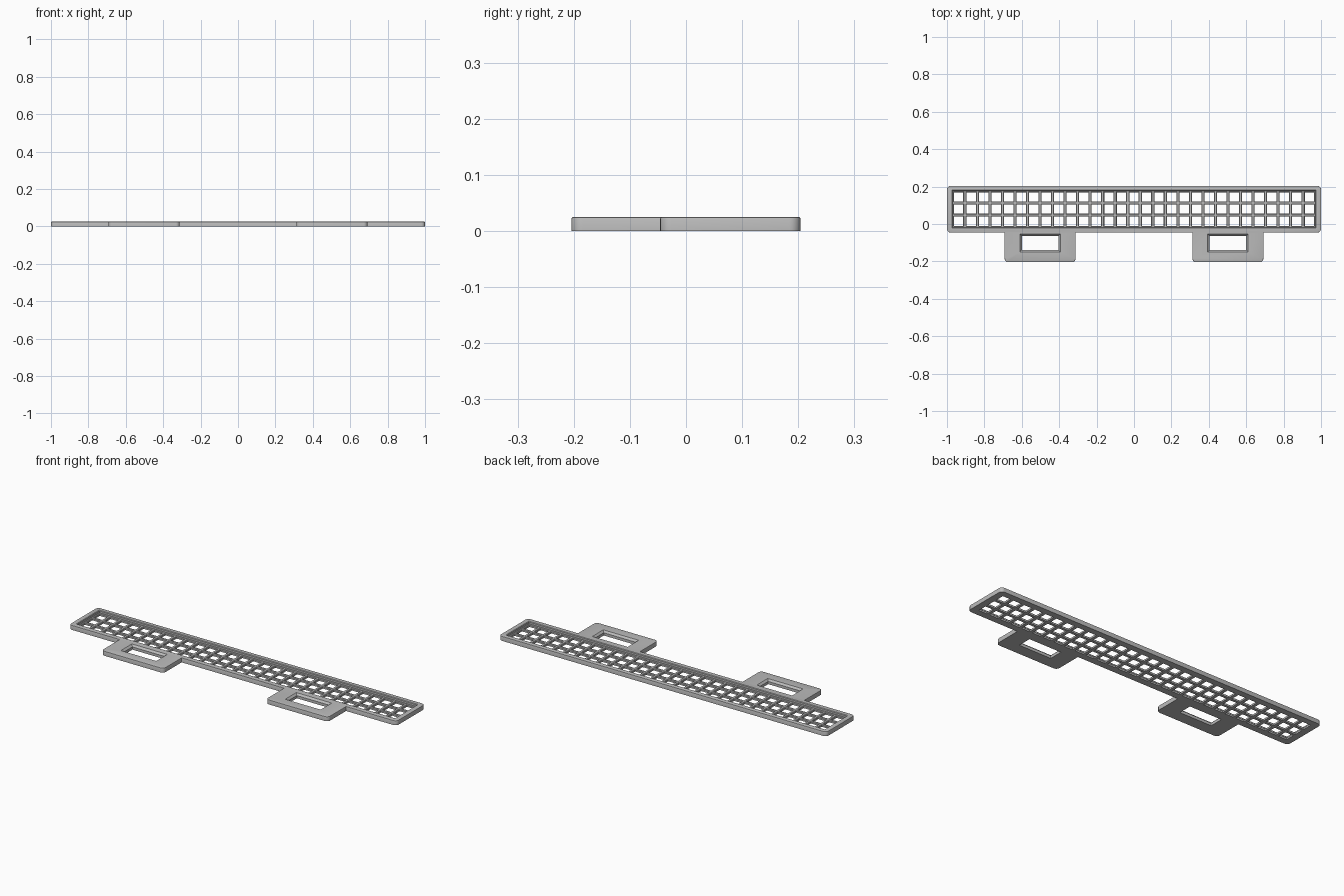
import bpy, bmesh, math

if "Cube" in bpy.data.objects:
    bpy.data.objects.remove(bpy.data.objects["Cube"])

HEIGHT, FLOOR = 0.025, 0.012          # rim height, mesh floor thickness
PITCH_X, PITCH_Y, HOLE = 0.067, 0.0645, 0.050
COLS, ROWS = 29, 3
CENTRE_Y = 0.080                      # middle of the grille
TAB_X, WINDOW_Y = 0.502, -0.102

grey = bpy.data.materials.new("grey plastic")
grey.diffuse_color = (0.5, 0.5, 0.5, 1)
grey.use_nodes = True
grey.node_tree.nodes["Principled BSDF"].inputs["Base Color"].default_value = grey.diffuse_color


def make_object(name, bm):
    bmesh.ops.recalc_face_normals(bm, faces=bm.faces)
    mesh = bpy.data.meshes.new(name)
    bm.to_mesh(mesh)
    bm.free()
    mesh.materials.append(grey)
    obj = bpy.data.objects.new(name, mesh)
    bpy.context.collection.objects.link(obj)
    return obj


def loft(bm, cx, cy, sections):
    """Stack of (z, width, depth) rectangles joined into a closed solid."""
    rings = [[bm.verts.new((cx + sx * w / 2, cy + sy * d / 2, z))
              for sx, sy in ((-1, -1), (1, -1), (1, 1), (-1, 1))]
             for z, w, d in sections]
    bm.faces.new(rings[0][::-1])
    bm.faces.new(rings[-1])
    for a, b in zip(rings, rings[1:]):
        for i in range(4):
            j = (i + 1) % 4
            bm.faces.new((a[i], a[j], b[j], b[i]))


def corner(x, y, start, r=0.02, steps=6):
    """Rounded outer corner: arc of 90 degrees whose sharp corner is (x, y)."""
    mid = math.radians(start + 45)
    cx = x - math.copysign(r, math.cos(mid))
    cy = y - math.copysign(r, math.sin(mid))
    return [(cx + r * math.cos(math.radians(start + 90 * i / steps)),
             cy + r * math.sin(math.radians(start + 90 * i / steps)))
            for i in range(steps + 1)]


# Outline of the grille with its two hanging tabs, counter-clockwise
back, front, tab_front = 0.204, -0.046, -0.204
outline = corner(1, back, 0) + corner(-1, back, 90) + corner(-1, front, 180)
for cx in (-TAB_X, TAB_X):
    outline += [(cx - 0.19, front)]
    outline += corner(cx - 0.19, tab_front, 180) + corner(cx + 0.19, tab_front, 270)
    outline += [(cx + 0.19, front)]
outline += corner(1, front, 270)

# Solid body with softened top edge
bm = bmesh.new()
base = bm.faces.new([bm.verts.new((x, y, 0)) for x, y in outline])
ext = bmesh.ops.extrude_face_region(bm, geom=[base], use_keep_orig=True)
top = [v for v in ext["geom"] if isinstance(v, bmesh.types.BMVert)]
bmesh.ops.translate(bm, verts=top, vec=(0, 0, HEIGHT))
rim_edges = [e for e in bm.edges if all(v.co.z > HEIGHT - 1e-5 for v in e.verts)]
bmesh.ops.bevel(bm, geom=rim_edges, offset=0.003, segments=2, profile=0.5, affect='EDGES')
body = make_object("grille_with_tabs", bm)

# Cutter for the shallow tray inside the rim
bm = bmesh.new()
loft(bm, 0, CENTRE_Y, [(FLOOR, 1.942, 0.195), (HEIGHT - 0.003, 1.942, 0.195),
                       (HEIGHT + 0.001, 1.950, 0.203), (0.05, 1.950, 0.203)])
tray = make_object("tray_cutter", bm)

# Cutter for the square holes and the tab windows
bm = bmesh.new()
for col in range(COLS):
    for row in range(ROWS):
        x = (col - (COLS - 1) / 2) * PITCH_X
        y = CENTRE_Y + (row - (ROWS - 1) / 2) * PITCH_Y
        loft(bm, x, y, [(-0.01, HOLE, HOLE), (FLOOR - 0.003, HOLE, HOLE),
                        (FLOOR + 0.001, HOLE + 0.008, HOLE + 0.008)])
for cx in (-TAB_X, TAB_X):
    loft(bm, cx, WINDOW_Y, [(-0.01, 0.196, 0.076), (HEIGHT - 0.010, 0.196, 0.076),
                            (HEIGHT + 0.001, 0.218, 0.098)])
holes = make_object("hole_cutter", bm)

# Cut the openings and drop the cutters
for cutter in (tray, holes):
    mod = body.modifiers.new(cutter.name, 'BOOLEAN')
    mod.operation, mod.solver, mod.object = 'DIFFERENCE', 'EXACT', cutter
bpy.context.view_layer.objects.active = body
body.select_set(True)
for mod in list(body.modifiers):
    bpy.ops.object.modifier_apply(modifier=mod.name)
for cutter in (tray, holes):
    bpy.data.objects.remove(cutter)
bpy.ops.object.shade_smooth_by_angle(angle=math.radians(30))
